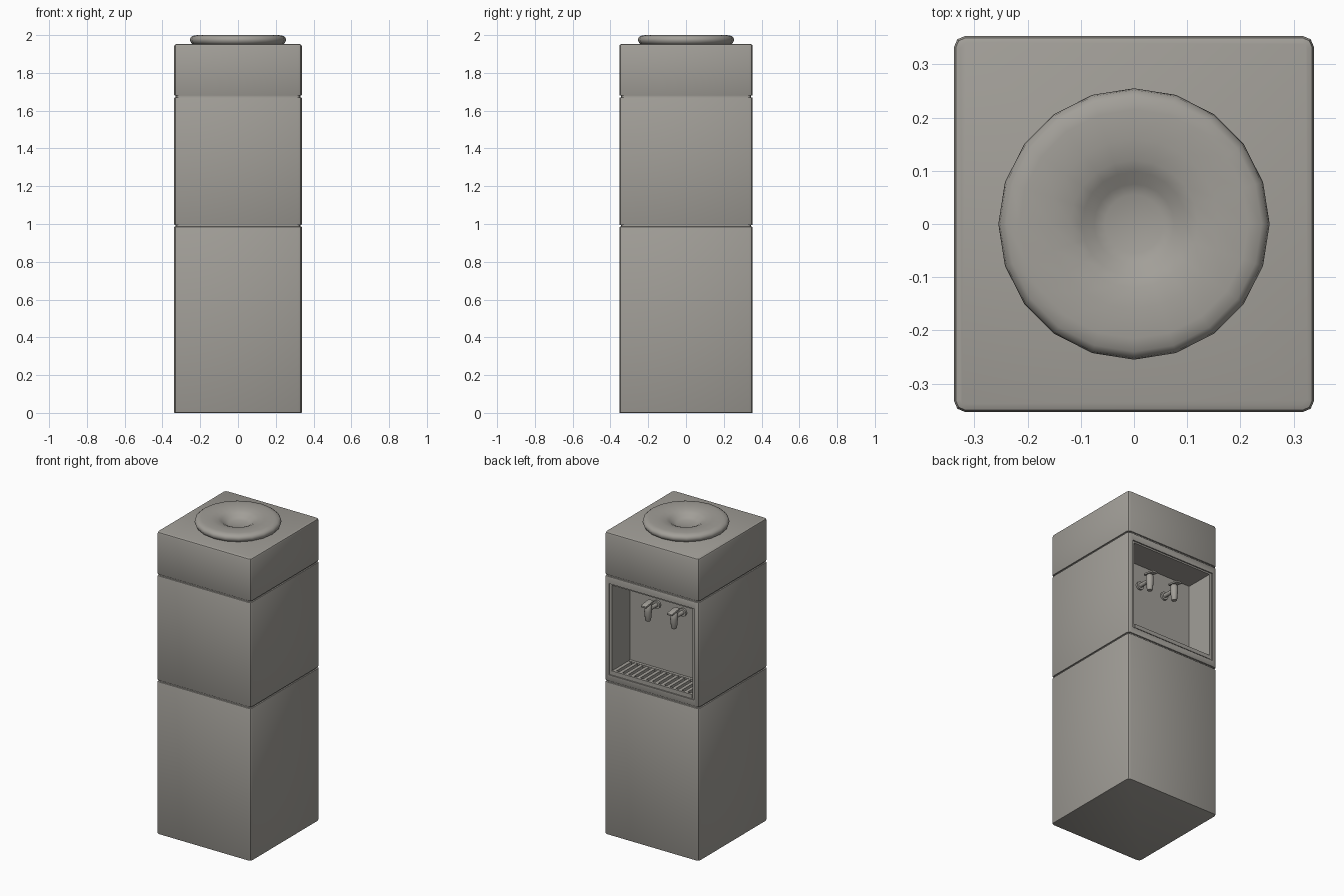
import bpy, bmesh, math
from mathutils import Vector, Matrix

if "Cube" in bpy.data.objects:
    bpy.data.objects.remove(bpy.data.objects["Cube"])


def material(name, rgb):
    m = bpy.data.materials.new(name)
    m.diffuse_color = (*rgb, 1)
    m.use_nodes = True
    m.node_tree.nodes["Principled BSDF"].inputs["Base Color"].default_value = m.diffuse_color
    return m


GREY = material("warm grey plastic", (0.36, 0.345, 0.315))


def finish(name, bm, smooth=None):
    bmesh.ops.recalc_face_normals(bm, faces=bm.faces)
    me = bpy.data.meshes.new(name)
    bm.to_mesh(me)
    bm.free()
    ob = bpy.data.objects.new(name, me)
    bpy.context.collection.objects.link(ob)
    me.materials.append(GREY)
    if smooth:
        bpy.ops.object.select_all(action='DESELECT')
        ob.select_set(True)
        bpy.context.view_layer.objects.active = ob
        bpy.ops.object.shade_smooth_by_angle(angle=math.radians(smooth))
    return ob


def add_box(bm, lo, hi):
    lo, hi = Vector(lo), Vector(hi)
    size = hi - lo
    mat = Matrix.Translation((lo + hi) / 2) @ Matrix.Diagonal((*size, 1))
    return bmesh.ops.create_cube(bm, size=1, matrix=mat)["verts"]


def box(name, lo, hi):
    bm = bmesh.new()
    add_box(bm, lo, hi)
    return finish(name, bm)


def cabinet(name, z0, z1, inset=0.0, top=0.004, bottom=0.004):
    """Upright block with rounded corners and small rims."""
    x, y = 0.338 - inset, 0.353 - inset
    bm = bmesh.new()
    add_box(bm, (-x, -y, z0), (x, y, z1))
    up = [e for e in bm.edges if abs(e.verts[0].co.z - e.verts[1].co.z) > 0.01]
    bmesh.ops.bevel(bm, geom=up, offset=0.02, segments=2, profile=0.5, affect='EDGES')
    for z, size in ((z0, bottom), (z1, top)):
        if size:
            rim = [e for e in bm.edges if all(abs(v.co.z - z) < 1e-5 for v in e.verts)]
            bmesh.ops.bevel(bm, geom=rim, offset=size, segments=2, profile=0.5, affect='EDGES')
    return finish(name, bm, 35)


def cut(target, lo, hi):
    cutter = box("cutter", lo, hi)
    mod = target.modifiers.new("cut", 'BOOLEAN')
    mod.operation, mod.solver, mod.object = 'DIFFERENCE', 'EXACT', cutter
    bpy.context.view_layer.objects.active = target
    bpy.ops.object.modifier_apply(modifier=mod.name)
    bpy.data.objects.remove(cutter)


def lathe(name, profile, sides, smooth=50):
    bm = bmesh.new()
    vs = [bm.verts.new((r, 0, z)) for r, z in profile]
    es = [bm.edges.new(p) for p in zip(vs, vs[1:])]
    bmesh.ops.spin(bm, geom=vs + es, axis=(0, 0, 1), cent=(0, 0, 0),
                   angle=math.tau, steps=sides)
    bmesh.ops.remove_doubles(bm, verts=bm.verts, dist=1e-5)
    return finish(name, bm, smooth)


# Cabinet: three blocks with narrow shadow gaps
cabinet("lower_cabinet", 0.0, 0.986)
middle = cabinet("middle_cabinet", 0.994, 1.671)
cabinet("top_cabinet", 1.679, 1.953, top=0.012)
cabinet("lower_seam", 0.98, 1.0, inset=0.008, top=0, bottom=0)
cabinet("upper_seam", 1.665, 1.685, inset=0.008, top=0, bottom=0)

# Dispensing niche in the +y side, with a shallow rebate around it
cut(middle, (-0.305, 0.345, 1.035), (0.305, 0.4, 1.625))
cut(middle, (-0.288, 0.16, 1.045), (0.288, 0.4, 1.615))

# Drip tray: rim and slats running front to back
bm = bmesh.new()
add_box(bm, (-0.287, 0.335, 1.04), (0.287, 0.35, 1.065))
add_box(bm, (-0.287, 0.161, 1.04), (0.287, 0.18, 1.065))
COUNT = 14
for i in range(COUNT):
    x = -0.276 + 0.552 * i / (COUNT - 1)
    add_box(bm, (x - 0.011, 0.17, 1.04), (x + 0.011, 0.34, 1.063))
finish("drip_tray_grille", bm)

# Bottle collar with a sunken centre
lathe("bottle_collar", [(0, 1.95), (0.235, 1.95), (0.247, 1.957), (0.255, 1.972),
                        (0.252, 1.986), (0.24, 1.996), (0.215, 2.0), (0.16, 1.998),
                        (0.12, 1.992), (0.098, 1.982), (0.075, 1.965),
                        (0.055, 1.957), (0, 1.956)], 20)

# Pair of taps: spout, stem with flange, and push lever
for side, x in (("left", -0.093), ("right", 0.093)):
    spout = lathe(side + "_tap_spout", [(0, 1.405), (0.014, 1.405), (0.018, 1.412),
                                        (0.023, 1.47), (0.023, 1.5), (0.015, 1.512),
                                        (0, 1.515)], 12)
    spout.location = (x, 0.255, 0)
    bm = bmesh.new()
    for r, y0, y1 in ((0.013, 0.155, 0.25), (0.026, 0.155, 0.172)):
        bmesh.ops.create_cone(bm, cap_ends=True, segments=12, radius1=r, radius2=r,
                              depth=y1 - y0,
                              matrix=Matrix.Translation((x, (y0 + y1) / 2, 1.475))
                              @ Matrix.Rotation(math.pi / 2, 4, 'X'))
    finish(side + "_tap_stem", bm, 40)
    bm = bmesh.new()
    vs = add_box(bm, (-0.02, -0.03, -0.007), (0.02, 0.055, 0.007))
    bmesh.ops.bevel(bm, geom=bm.edges[:], offset=0.006, segments=2, profile=0.5,
                    affect='EDGES')
    lever = finish(side + "_tap_lever", bm, 40)
    lever.location = (x, 0.25, 1.518)
    lever.rotation_euler = (math.radians(-8), 0, 0)
